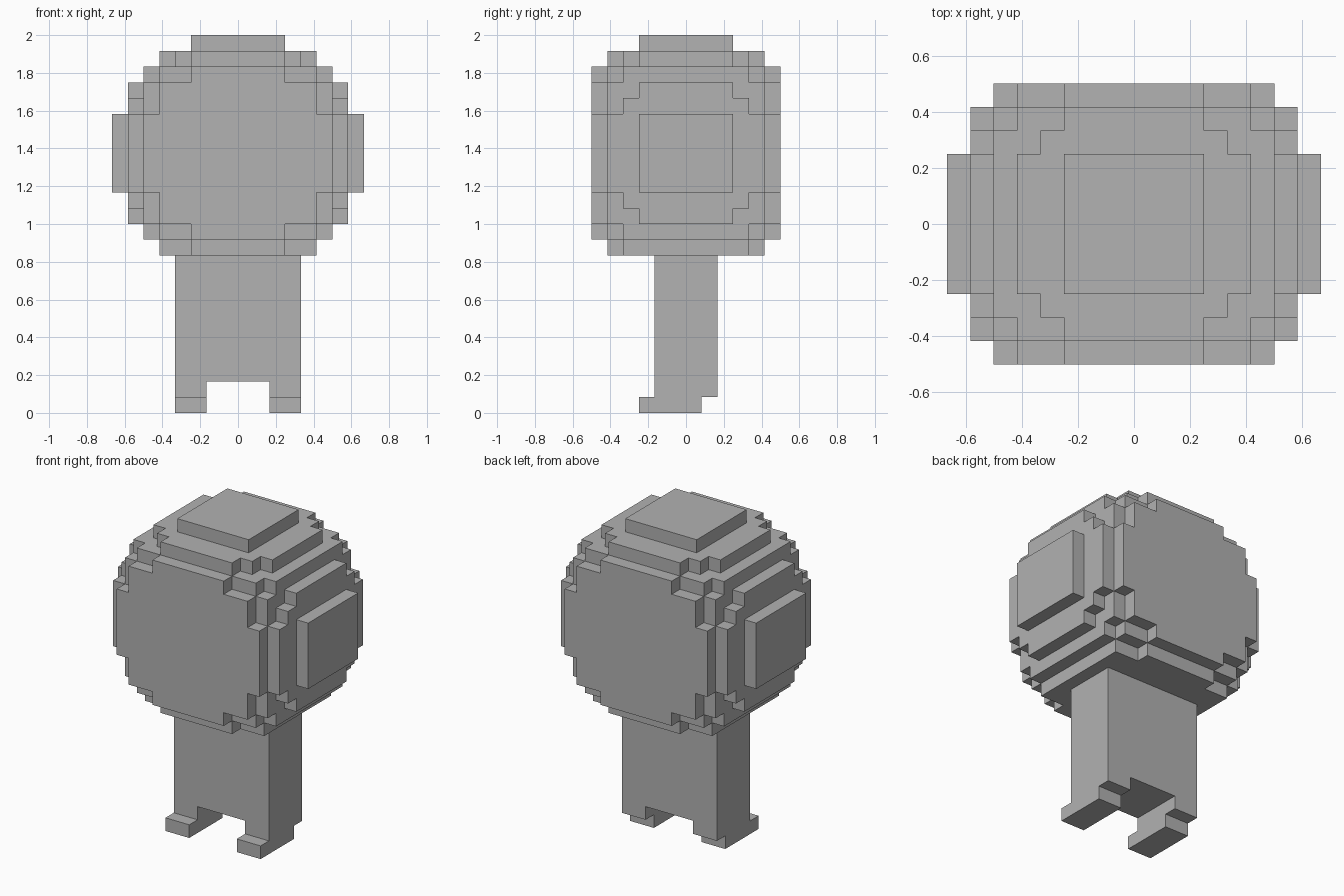
import bpy
import bmesh
from mathutils import Vector

if "Cube" in bpy.data.objects:
    bpy.data.objects.remove(bpy.data.objects["Cube"])

U = 1 / 12  # size of one block

grey = bpy.data.materials.new("plain grey")
grey.diffuse_color = (0.445, 0.445, 0.445, 1)
grey.use_nodes = True
grey.node_tree.nodes["Principled BSDF"].inputs["Base Color"].default_value = grey.diffuse_color


def block(x0, x1, y0, y1, z0, z1):
    """All unit cells in a box."""
    return {(x, y, z) for x in range(x0, x1) for y in range(y0, y1) for z in range(z0, z1)}


def centred(hx, hy, z0, z1):
    return block(-hx, hx, -hy, hy, z0, z1)


# Head: rounded core, each slab as half width, half depth, bottom, top
head = set()
for slab in [
    (5, 4, 10, 11), (3, 5, 10, 11),                  # underside
    (6, 4, 11, 22), (5, 5, 11, 22), (6, 5, 12, 21),  # core
    (3, 6, 11, 22), (5, 6, 12, 21), (6, 6, 14, 19),  # front and back plates
    (7, 3, 12, 21), (7, 4, 13, 20), (7, 5, 14, 19),  # side plates
    (8, 3, 14, 19),                                  # side caps
    (3, 5, 22, 23), (4, 4, 22, 23), (5, 3, 22, 23),  # crown
    (3, 3, 23, 24),                                  # top cap
]:
    head |= centred(*slab)

# Body and the two legs with forward feet
parts = {"head": head, "body": centred(4, 2, 2, 10)}
for side, x in (("left", 2), ("right", -4)):
    parts[side + "_leg"] = block(x, x + 2, -2, 2, 1, 2)
    parts[side + "_foot"] = block(x, x + 2, -3, 1, 0, 1)

filled = set().union(*parts.values())
DIRECTIONS = [Vector(d) for d in
              ((1, 0, 0), (-1, 0, 0), (0, 1, 0), (0, -1, 0), (0, 0, 1), (0, 0, -1))]


def build(name, cells):
    """Skin the cells with outer faces only, then merge flat areas."""
    bm = bmesh.new()
    for cell in sorted(cells):
        centre = Vector(cell) + Vector((0.5, 0.5, 0.5))
        for d in DIRECTIONS:
            if tuple(int(c + k) for c, k in zip(cell, d)) in filled:
                continue
            a = Vector((d.y, d.z, d.x))
            b = d.cross(a)
            corners = [centre + (d + a * s + b * t) / 2
                       for s, t in ((1, 1), (-1, 1), (-1, -1), (1, -1))]
            bm.faces.new([bm.verts.new(c * U) for c in corners])
    bmesh.ops.remove_doubles(bm, verts=bm.verts, dist=0.001)
    bmesh.ops.dissolve_limit(bm, angle_limit=0.01, verts=bm.verts, edges=bm.edges)
    mesh = bpy.data.meshes.new(name)
    bm.to_mesh(mesh)
    bm.free()
    mesh.materials.append(grey)
    bpy.context.collection.objects.link(bpy.data.objects.new(name, mesh))


for part_name, part_cells in parts.items():
    build(part_name, part_cells)
